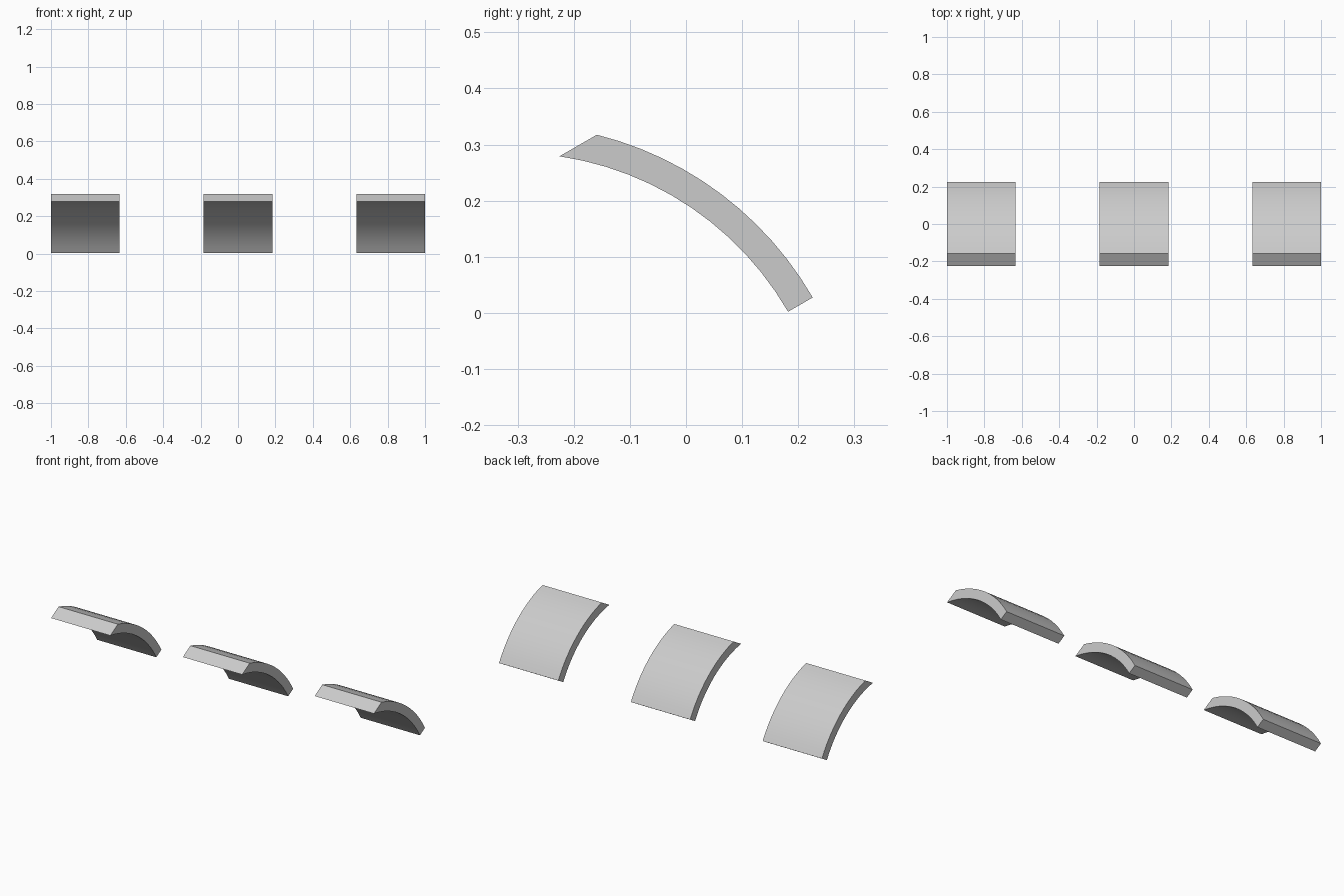
import bpy, bmesh, math

if "Cube" in bpy.data.objects:
    bpy.data.objects.remove(bpy.data.objects["Cube"])

WIDTH = 0.367
CENTRE = (-0.3085, -0.281)      # arc centre in y, z
SEGMENTS = 12


def arc(radius, start, end):
    """Points on a circle in the y-z plane, angles in radians."""
    pts = []
    for i in range(SEGMENTS + 1):
        a = start + (end - start) * i / SEGMENTS
        pts.append((CENTRE[0] + radius * math.cos(a), CENTRE[1] + radius * math.sin(a)))
    return pts


def angle_to(y, z):
    return math.atan2(z - CENTRE[1], y - CENTRE[0])


# Curved profile: radial cut at the foot, parallel slanted cut at the top
foot = math.radians(30)
outer = arc(0.617, foot, angle_to(-0.159, 0.317))
inner = arc(0.5663, foot, angle_to(-0.2255, 0.2795))


def curved_panel(name, x):
    bm = bmesh.new()
    rows = []
    for sx in (-WIDTH / 2, WIDTH / 2):
        rows.append([[bm.verts.new((sx, y, z)) for y, z in line] for line in (outer, inner)])
    (lo, li), (ro, ri) = rows
    for i in range(SEGMENTS):
        j = i + 1
        bm.faces.new((lo[i], lo[j], ro[j], ro[i]))      # outer skin
        bm.faces.new((li[j], li[i], ri[i], ri[j]))      # inner skin
        bm.faces.new((lo[j], lo[i], li[i], li[j]))      # left side
        bm.faces.new((ro[i], ro[j], ri[j], ri[i]))      # right side
    for k in (0, SEGMENTS):                             # end cuts
        bm.faces.new((lo[k], ro[k], ri[k], li[k]))
    bmesh.ops.recalc_face_normals(bm, faces=bm.faces)
    mesh = bpy.data.meshes.new(name)
    bm.to_mesh(mesh)
    bm.free()
    obj = bpy.data.objects.new(name, mesh)
    obj.location.x = x
    bpy.context.collection.objects.link(obj)
    bpy.ops.object.select_all(action='DESELECT')
    obj.select_set(True)
    bpy.context.view_layer.objects.active = obj
    bpy.ops.object.shade_smooth_by_angle(angle=math.radians(25))


# Three identical panels in a row
for side, x in (("left", -1), ("middle", 0), ("right", 1)):
    curved_panel(f"curved_panel_{side}", x * (1 - WIDTH / 2))
